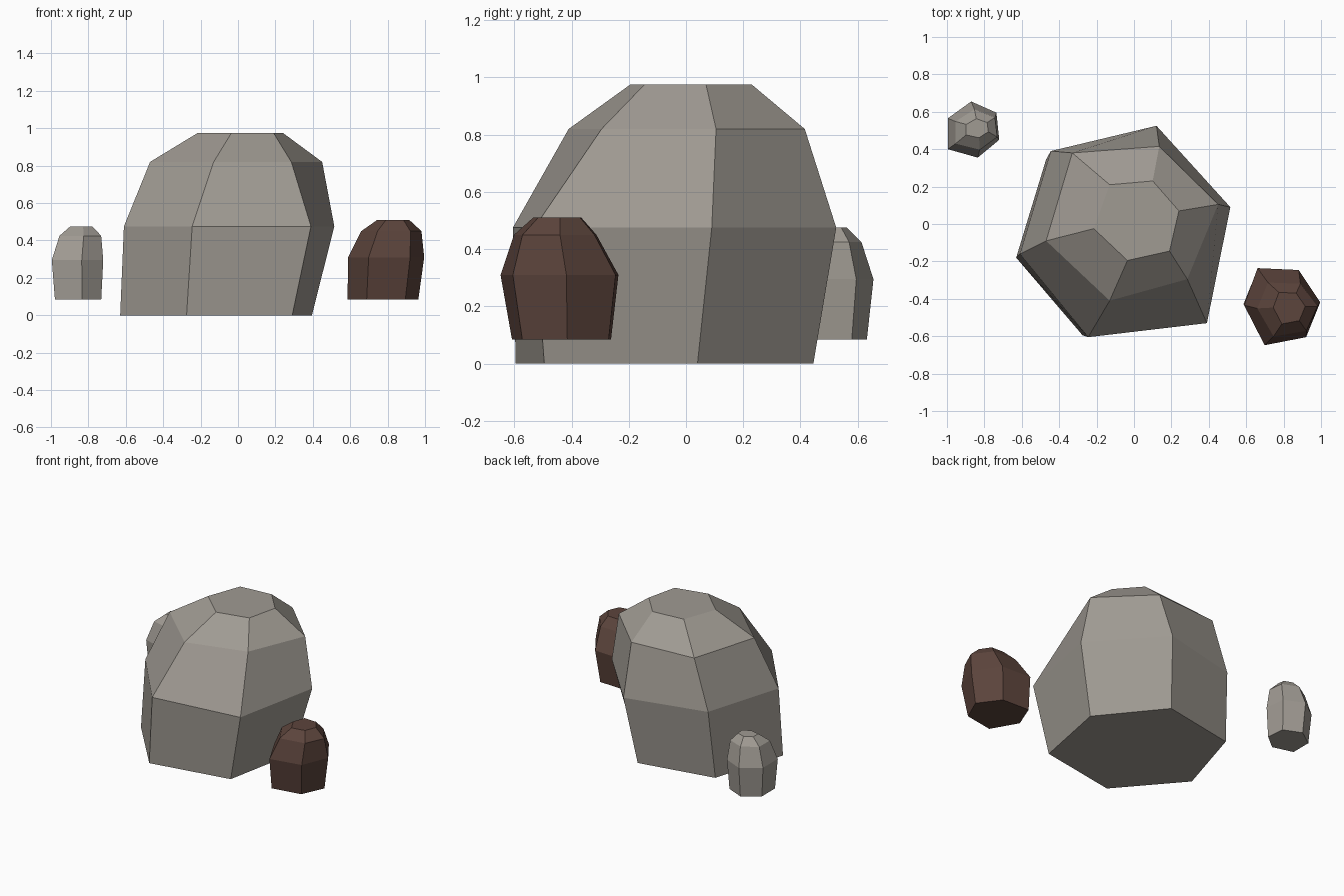
import bpy
import bmesh

default_cube = bpy.data.objects.get("Cube")
if default_cube:
    bpy.data.objects.remove(default_cube, do_unlink=True)


def make_material(name, colour):
    material = bpy.data.materials.new(name)
    material.use_nodes = True
    material.diffuse_color = (*colour, 1)
    shader = next(n for n in material.node_tree.nodes if n.type == "BSDF_PRINCIPLED")
    shader.inputs["Base Color"].default_value = (*colour, 1)
    shader.inputs["Roughness"].default_value = 0.9
    return material


def make_rock(name, levels, material):
    """Loft a closed, flat-shaded rock through horizontal rings of (height, outline)."""
    bm = bmesh.new()
    rings = [[bm.verts.new((x, y, z)) for x, y in outline] for z, outline in levels]
    for lower, upper in zip(rings, rings[1:]):
        count = len(lower)
        for i in range(count):
            j = (i + 1) % count
            bm.faces.new((lower[i], lower[j], upper[j], upper[i]))
    bm.faces.new(list(reversed(rings[0])))
    bm.faces.new(rings[-1])
    bmesh.ops.recalc_face_normals(bm, faces=bm.faces[:])
    mesh = bpy.data.meshes.new(name)
    bm.to_mesh(mesh)
    bm.free()
    mesh.materials.append(material)
    rock = bpy.data.objects.new(name, mesh)
    bpy.context.collection.objects.link(rock)
    return rock


def tapered_levels(outline, profile):
    """Repeat one outline at each (height, centre x, centre y, scale x, scale y)."""
    middle_x = (min(x for x, y in outline) + max(x for x, y in outline)) / 2
    middle_y = (min(y for x, y in outline) + max(y for x, y in outline)) / 2
    return [
        (z, [(cx + (x - middle_x) * sx, cy + (y - middle_y) * sy) for x, y in outline])
        for z, cx, cy, sx, sy in profile
    ]


grey_stone = make_material("grey stone", (0.35, 0.325, 0.29))
brown_stone = make_material("brown stone", (0.107, 0.058, 0.045))

# Large irregular boulder: each ring has its own outline
large_levels = [
    (0, [(-.275, -.595), (.29, -.495), (.395, .04), (.065, .445), (-.47, .345), (-.63, -.18)]),
    (.475, [(-.245, -.605), (.39, -.53), (.515, .09), (.12, .525), (-.445, .39), (-.61, -.16)]),
    (.82, [(-.13, -.41), (.285, -.295), (.45, .105), (.135, .415), (-.33, .38), (-.47, -.09)]),
    (.975, [(-.035, -.195), (.19, -.145), (.24, .07), (.1, .23), (-.13, .21), (-.215, -.025)]),
]
make_rock("large_boulder", large_levels, grey_stone)

# Small grey rock floating at the back
small_outline = [(-.87, .655), (-.995, .565), (-.995, .4), (-.835, .355), (-.72, .45), (-.735, .595)]
small_profile = [
    (.085, -.855, .5, .9, .88),
    (.295, -.858, .505, 1, 1),
    (.425, -.843, .505, .81, .72),
    (.475, -.838, .512, .43, .34),
]
make_rock("small_grey_rock", tapered_levels(small_outline, small_profile), grey_stone)

# Small brown rock floating at the front
brown_outline = [(.66, -.235), (.588, -.433), (.698, -.647), (.92, -.604), (.995, -.417), (.88, -.245)]
brown_profile = [
    (.085, .775, -.435, .93, .84),
    (.31, .792, -.442, 1, 1),
    (.45, .82, -.457, .79, .7),
    (.51, .83, -.45, .42, .41),
]
make_rock("small_brown_rock", tapered_levels(brown_outline, brown_profile), brown_stone)
